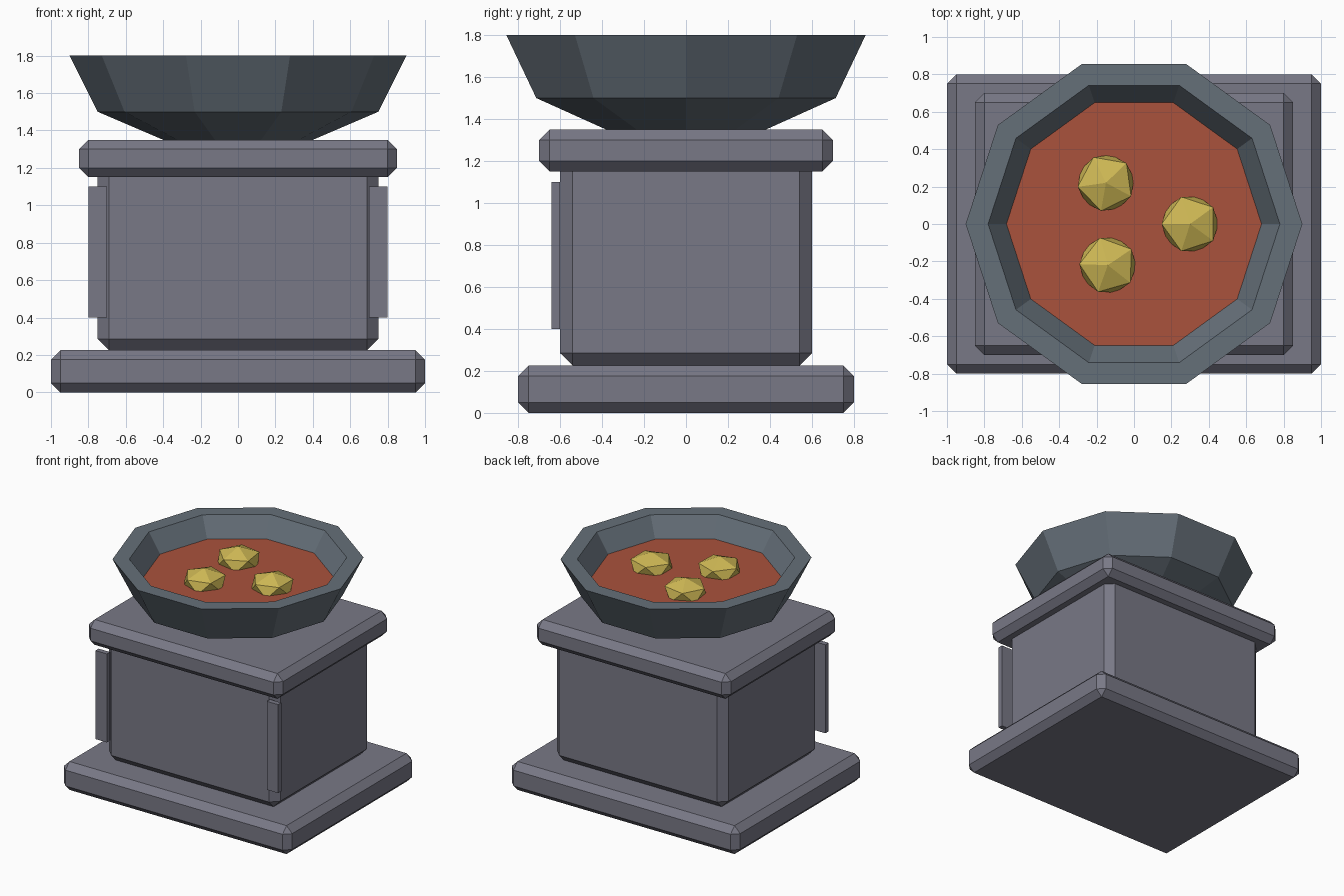
import bpy, bmesh
from math import cos, sin, tau, radians
from mathutils import Matrix

if "Cube" in bpy.data.objects:
    bpy.data.objects.remove(bpy.data.objects["Cube"])


def material(name, rgb):
    m = bpy.data.materials.new(name)
    m.diffuse_color = (*rgb, 1)
    m.use_nodes = True
    m.node_tree.nodes["Principled BSDF"].inputs["Base Color"].default_value = m.diffuse_color
    return m


stone = material("dark_stone", (0.19, 0.19, 0.24))
iron = material("dark_iron", (0.13, 0.16, 0.19))
embers = material("embers", (0.40, 0.085, 0.045))
gold = material("gold", (0.62, 0.48, 0.09))


def add_object(name, bm, mat):
    bmesh.ops.recalc_face_normals(bm, faces=bm.faces)
    mesh = bpy.data.meshes.new(name)
    bm.to_mesh(mesh)
    bm.free()
    mesh.materials.append(mat)
    obj = bpy.data.objects.new(name, mesh)
    bpy.context.collection.objects.link(obj)
    return obj


def block(name, x, y, z, bevel=0.0):
    """Box from (min, max) ranges with an optional chamfer."""
    bm = bmesh.new()
    size = [r[1] - r[0] for r in (x, y, z)]
    mid = [(r[0] + r[1]) / 2 for r in (x, y, z)]
    bmesh.ops.create_cube(
        bm, size=1, matrix=Matrix.Translation(mid) @ Matrix.Diagonal((*size, 1)))
    obj = add_object(name, bm, stone)
    if bevel:
        mod = obj.modifiers.new("chamfer", 'BEVEL')
        mod.width = bevel
        mod.segments = 1
    return obj


def lathe(name, profile, mat, sides=10):
    """Faceted solid from (radius, height) rings, capped at both ends."""
    bm = bmesh.new()
    rings = [[bm.verts.new((r * cos(tau * i / sides), r * sin(tau * i / sides), z))
              for i in range(sides)] for r, z in profile]
    for a, b in zip(rings, rings[1:]):
        for i in range(sides):
            j = (i + 1) % sides
            bm.faces.new((a[i], a[j], b[j], b[i]))
    bm.faces.new(rings[0])
    bm.faces.new(rings[-1])
    return add_object(name, bm, mat)


# Stepped pedestal
block("base_slab", (-1, 1), (-0.8, 0.8), (0, 0.225), 0.05)
block("pedestal_body", (-0.75, 0.75), (-0.6, 0.6), (0.225, 1.225), 0.06)
block("cap_slab", (-0.85, 0.85), (-0.7, 0.7), (1.15, 1.35), 0.05)

# Thin strips on the two front corners
for side, s in (("left", -1), ("right", 1)):
    block(f"{side}_front_strip", (s * 0.75 - 0.05, s * 0.75 + 0.05),
          (-0.64, -0.6), (0.4, 1.1))

# Ten-sided bowl and its contents
lathe("bowl", [(0.4, 1.35), (0.75, 1.5), (0.9, 1.8), (0.78, 1.8), (0.65, 1.6)], iron)
lathe("bowl_filling", [(0.66, 1.61), (0.682, 1.65)], embers)

# Flattened nuggets resting in the filling
for i, (x, y, turn) in enumerate([(0.3, 0.0, 180), (-0.15, 0.22, 188), (-0.14, -0.22, 178)]):
    bm = bmesh.new()
    bmesh.ops.create_icosphere(
        bm, subdivisions=1, radius=1,
        matrix=Matrix.Translation((x, y, 1.67))
        @ Matrix.Rotation(radians(turn), 4, 'Z')
        @ Matrix.Diagonal((0.17, 0.17, 0.1, 1)))
    add_object(f"nugget_{i + 1}", bm, gold)
